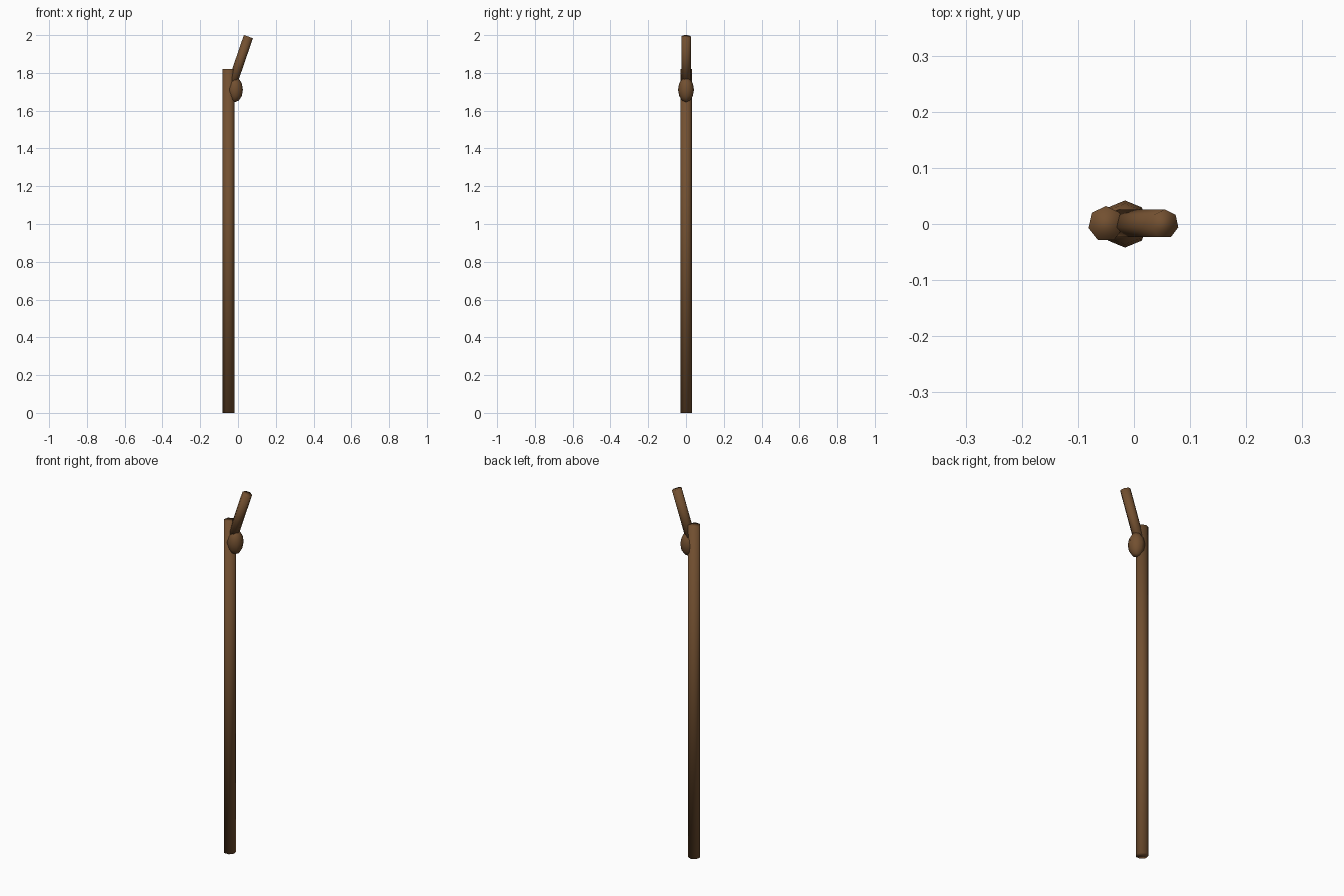
import bpy
from math import sin, cos

if "Cube" in bpy.data.objects:
    bpy.data.objects.remove(bpy.data.objects["Cube"])

wood = bpy.data.materials.new("brown_wood")
wood.diffuse_color = (0.17, 0.08, 0.03, 1)
wood.use_nodes = True
wood.node_tree.nodes["Principled BSDF"].inputs["Base Color"].default_value = wood.diffuse_color


def finish(name):
    obj = bpy.context.object
    obj.name = name
    obj.data.materials.append(wood)
    bpy.ops.object.shade_smooth()
    return obj


def pole(name, radius, length, centre, tilt=0.0):
    bpy.ops.mesh.primitive_cylinder_add(vertices=7, radius=radius, depth=length,
                                        location=centre, rotation=(0, tilt, 0))
    return finish(name)


# Long straight shaft
pole("shaft", 0.032, 1.82, (-0.05, 0, 0.91))

# Short branch leaning out to the right; placed from its top end
tilt, length, top = 0.33, 0.28, (0.055, 1.992)
pole("branch", 0.026, length,
     (top[0] - sin(tilt) * length / 2, 0, top[1] - cos(tilt) * length / 2), tilt)

# Oval knot where the branch meets the shaft
bpy.ops.mesh.primitive_uv_sphere_add(segments=8, ring_count=6, radius=0.042,
                                     location=(-0.016, 0, 1.711))
bpy.context.object.scale = (1, 1, 1.57)
finish("knot")
